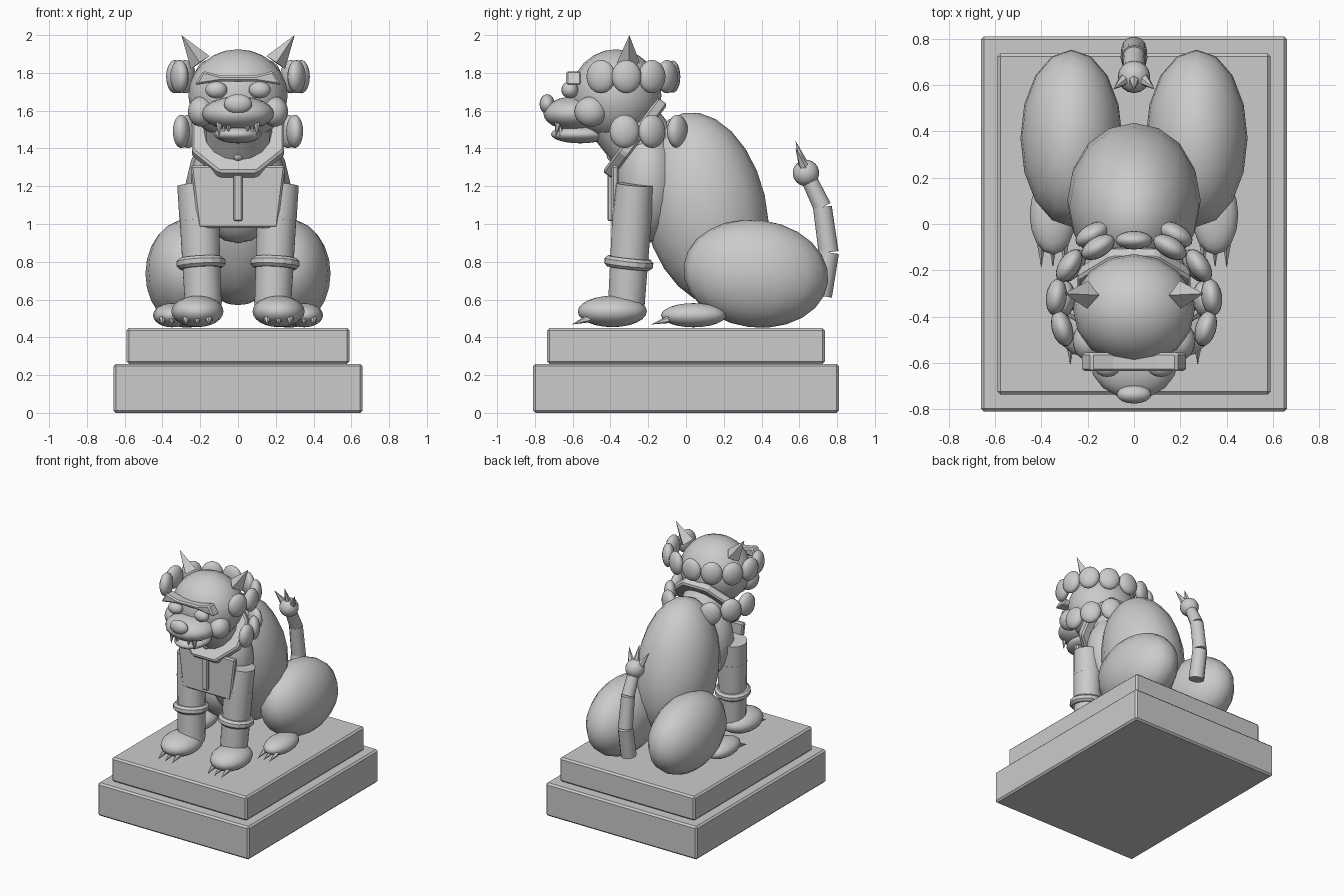
import bpy, bmesh, math
from mathutils import Vector, Matrix

if "Cube" in bpy.data.objects:
    bpy.data.objects.remove(bpy.data.objects["Cube"])

stone = bpy.data.materials.new("grey_stone")
stone.use_nodes = True
STONE = (0.6, 0.6, 0.6, 1)
stone.diffuse_color = STONE
stone.node_tree.nodes["Principled BSDF"].inputs["Base Color"].default_value = STONE


def finish(name, bm, smooth=None, bevel=0):
    """Turn a bmesh into a named stone object."""
    bmesh.ops.recalc_face_normals(bm, faces=bm.faces)
    mesh = bpy.data.meshes.new(name)
    bm.to_mesh(mesh)
    bm.free()
    mesh.materials.append(stone)
    ob = bpy.data.objects.new(name, mesh)
    bpy.context.collection.objects.link(ob)
    if bevel:
        mod = ob.modifiers.new("Bevel", "BEVEL")
        mod.width = bevel
        mod.segments = 1
    if smooth:
        bpy.ops.object.select_all(action="DESELECT")
        ob.select_set(True)
        bpy.context.view_layer.objects.active = ob
        bpy.ops.object.shade_smooth_by_angle(angle=math.radians(smooth))
    return ob


def blob(name, center, radii, tilt=0, turn=0, segs=16, rings=12):
    """Ellipsoid, tilted about x, then turned about z."""
    bm = bmesh.new()
    m = (Matrix.Translation(center) @ Matrix.Rotation(math.radians(turn), 4, "Z")
         @ Matrix.Rotation(math.radians(tilt), 4, "X") @ Matrix.Diagonal((*radii, 1)))
    bmesh.ops.create_uvsphere(bm, u_segments=segs, v_segments=rings, radius=1, matrix=m)
    return finish(name, bm, 60)


def rod(name, start, end, r1, r2, segs=16, smooth=40, bevel=0):
    """Cylinder or cone between two points."""
    a, b = Vector(start), Vector(end)
    m = Matrix.Translation((a + b) / 2) @ (b - a).to_track_quat("Z", "Y").to_matrix().to_4x4()
    bm = bmesh.new()
    bmesh.ops.create_cone(bm, cap_ends=True, segments=segs, radius1=r1, radius2=r2,
                          depth=(b - a).length, matrix=m)
    return finish(name, bm, smooth, bevel)


def spike(name, start, end, r, segs=6):
    return rod(name, start, end, r, 0, segs, None)


def block(name, center, size, bevel=0):
    bm = bmesh.new()
    bmesh.ops.create_cube(bm, size=1, matrix=Matrix.Translation(center) @ Matrix.Diagonal((*size, 1)))
    return finish(name, bm, None, bevel)


def plate(name, outline, y0, y1, bevel=0):
    """Mirrored x-z half outline extruded along y."""
    pts = outline + [(-x, z) for x, z in reversed(outline)]
    bm = bmesh.new()
    face = bm.faces.new([bm.verts.new((x, y0, z)) for x, z in pts])
    grown = bmesh.ops.extrude_face_region(bm, geom=[face])["geom"]
    bmesh.ops.translate(bm, verts=[v for v in grown if isinstance(v, bmesh.types.BMVert)],
                        vec=(0, y1 - y0, 0))
    return finish(name, bm, None, bevel)


# Stepped plinth
block("plinth_lower", (0, 0, 0.13), (1.32, 1.62, 0.26), 0.013)
block("plinth_upper", (0, 0, 0.355), (1.18, 1.47, 0.19), 0.013)

# Torso
blob("body", (0, 0.1, 1.08), (0.288, 0.325, 0.52), 13)
blob("chest", (0, -0.2, 1.22), (0.25, 0.175, 0.32))
rod("neck", (0, -0.2, 1.38), (0, -0.36, 1.58), 0.18, 0.18)

# Collar disc, hanging bib and bell
collar_axis = Vector((0, -0.8, 0.6)) * 0.032
collar_mid = Vector((0, -0.27, 1.455))
collar = rod("collar", collar_mid - collar_axis, collar_mid + collar_axis, 0.265, 0.265, 8, None, 0.012)
collar.data.transform(Matrix.Translation(collar_mid) @ Matrix.Rotation(math.radians(22.5), 4, collar_axis)
                      @ Matrix.Translation(-collar_mid))
plate("bib", [(0.25, 1.31), (0.21, 0.98)], -0.395, -0.355, 0.01)
block("bib_strip", (0, -0.4, 1.14), (0.046, 0.03, 0.25), 0.006)
blob("bell", (0, -0.39, 1.36), (0.028, 0.03, 0.028), segs=10, rings=6)
spike("bell_hook", (0, -0.34, 1.37), (0, -0.375, 1.405), 0.06, 4)

# Head and muzzle
blob("skull", (0, -0.37, 1.68), (0.263, 0.24, 0.245))
blob("muzzle", (0, -0.59, 1.585), (0.19, 0.165, 0.09))
blob("nose", (0, -0.735, 1.635), (0.075, 0.04, 0.052))
blob("lower_jaw", (0, -0.56, 1.475), (0.125, 0.155, 0.048))
plate("brow", [(0.09, 1.785), (0.185, 1.81), (0.23, 1.735), (0.1, 1.755)], -0.635, -0.555, 0.01)

# Paired parts
for side, s in (("left", 1), ("right", -1)):
    blob(f"{side}_eye", (s * 0.115, -0.615, 1.71), (0.058, 0.045, 0.045))
    blob(f"{side}_cheek", (s * 0.195, -0.505, 1.595), (0.07, 0.085, 0.08))
    spike(f"{side}_horn", (s * 0.2, -0.305, 1.855), (s * 0.3, -0.3, 2.0), 0.06, 4)
    for i, (x, z) in enumerate([(0.1, 1.46), (0.05, 1.475)]):
        spike(f"{side}_upper_tooth_{i}", (s * x, -0.675, 1.55), (s * x, -0.69, z), 0.022)
    spike(f"{side}_lower_tooth", (s * 0.075, -0.66, 1.47), (s * 0.075, -0.67, 1.54), 0.017)

    # Front leg
    knee = (s * 0.205, -0.288, 1.02)
    rod(f"{side}_upper_leg", knee, (s * 0.222, -0.272, 1.21), 0.105, 0.1)
    rod(f"{side}_lower_leg", (s * 0.183, -0.318, 0.54), (s * 0.205, -0.286, 1.04), 0.098, 0.106)
    rod(f"{side}_leg_cuff", (s * 0.195, -0.306, 0.765), (s * 0.198, -0.3, 0.822), 0.13, 0.13, 16, None, 0.016)
    blob(f"{side}_front_paw", (s * 0.215, -0.39, 0.537), (0.138, 0.183, 0.083))

    # Hind leg
    blob(f"{side}_haunch", (s * 0.27, 0.37, 0.737), (0.22, 0.385, 0.285), -7)
    blob(f"{side}_hind_paw", (s * 0.35, 0.04, 0.517), (0.1, 0.172, 0.064))
    for i in (-1, 0, 1):
        x = s * (0.215 + i * 0.06)
        spike(f"{side}_front_claw_{i + 2}", (x, -0.5, 0.505), (x, -0.605, 0.468), 0.025)
        x = s * (0.35 + i * 0.05)
        spike(f"{side}_hind_claw_{i + 2}", (x, -0.09, 0.495), (x, -0.185, 0.468), 0.02)

    # Mane curls around the head and the neck
    head_curls = [(0.31, -0.45), (0.335, -0.315), (0.28, -0.18), (0.155, -0.1)]
    neck_curls = [(0.3, -0.325), (0.265, -0.18), (0.18, -0.045)]
    for row, z, curls in (("head", 1.78, head_curls), ("neck", 1.49, neck_curls)):
        for i, (x, y) in enumerate(curls):
            turn = math.degrees(math.atan2(y + 0.36, s * x))
            blob(f"{side}_{row}_curl_{i + 1}", (s * x, y, z), (0.045, 0.08, 0.088), 0, turn)
blob("back_head_curl", (0, -0.07, 1.78), (0.08, 0.04, 0.085))

# Jointed tail with a spiked tip
path = [(0, 0.715, 0.62), (0, 0.755, 0.85), (0, 0.722, 1.09), (0, 0.645, 1.25)]
for i, radii in enumerate([(0.058, 0.055), (0.053, 0.05), (0.048, 0.042)]):
    rod(f"tail_segment_{i + 1}", path[i], path[i + 1], *radii, 12)
blob("tail_ball", (0, 0.635, 1.27), (0.07, 0.07, 0.07))
for i, (x, z) in enumerate([(-0.09, 1.4), (0, 1.44), (0.09, 1.4)]):
    spike(f"tail_spike_{i + 1}", (x * 0.3, 0.635, 1.28), (x, 0.58, z), 0.034)
